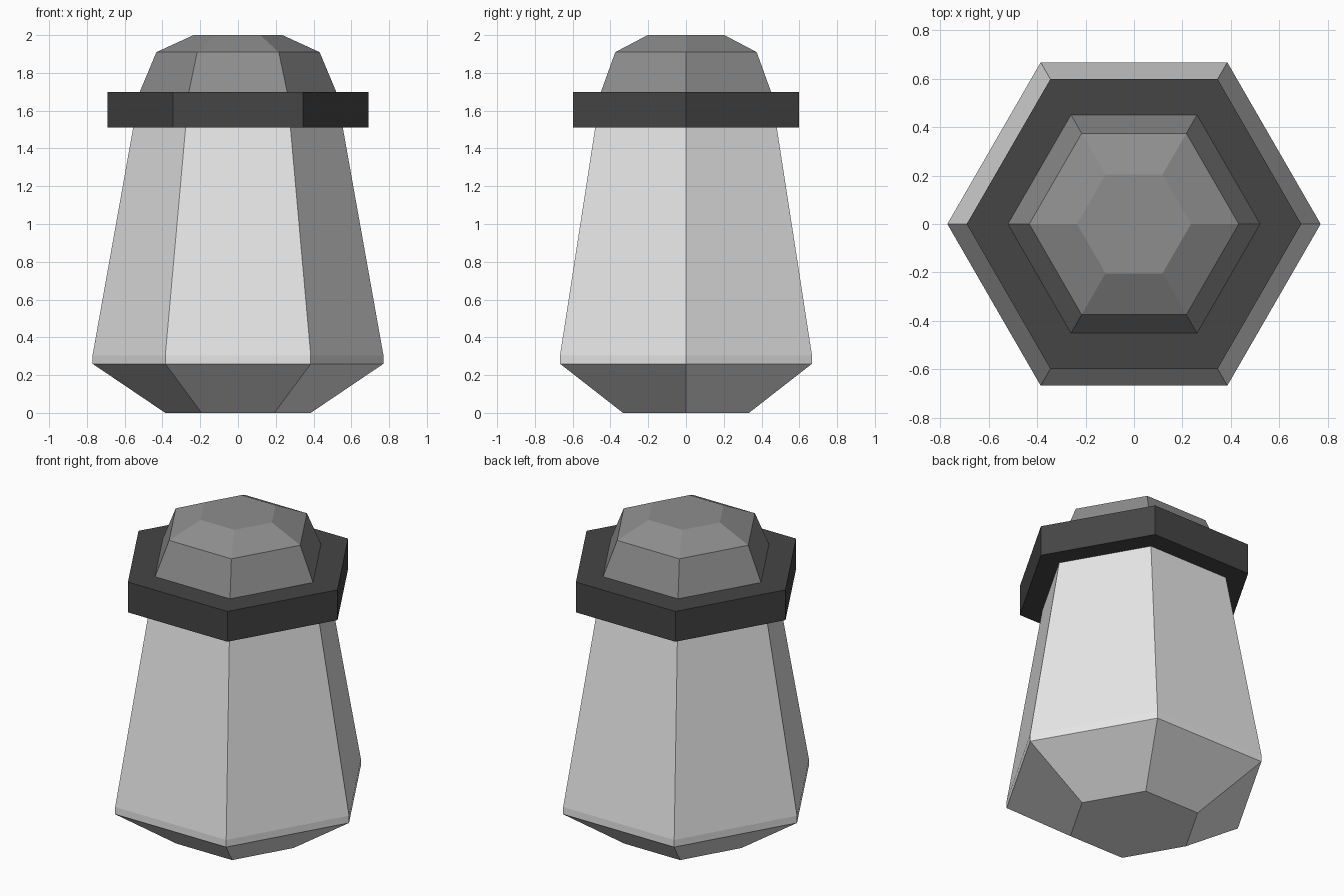
import bpy, bmesh, math

if "Cube" in bpy.data.objects:
    bpy.data.objects.remove(bpy.data.objects["Cube"])

SIDES = 6

def material(name, v):
    m = bpy.data.materials.new(name)
    m.diffuse_color = (v, v, v, 1)
    m.use_nodes = True
    m.node_tree.nodes["Principled BSDF"].inputs["Base Color"].default_value = m.diffuse_color
    return m

def hex_loft(name, profile, mat):
    """Closed six-sided solid from (radius, z) pairs, corners on the x axis."""
    bm = bmesh.new()
    rings = []
    for r, z in profile:
        rings.append([bm.verts.new((r * math.cos(i * math.tau / SIDES),
                                    r * math.sin(i * math.tau / SIDES), z))
                      for i in range(SIDES)])
    for a, b in zip(rings, rings[1:]):
        for i in range(SIDES):
            j = (i + 1) % SIDES
            bm.faces.new((a[i], a[j], b[j], b[i]))
    bm.faces.new(rings[0][::-1])
    bm.faces.new(rings[-1])
    bmesh.ops.recalc_face_normals(bm, faces=bm.faces[:])
    mesh = bpy.data.meshes.new(name)
    bm.to_mesh(mesh)
    bm.free()
    mesh.materials.append(mat)
    ob = bpy.data.objects.new(name, mesh)
    bpy.context.collection.objects.link(ob)
    return ob

# Tapered shaker body with chamfered base
hex_loft("body", [(0.385, 0), (0.77, 0.26), (0.77, 0.305), (0.555, 1.51)],
         material("light grey", 0.8))
# Wide dark collar
hex_loft("collar", [(0.69, 1.51), (0.69, 1.70)], material("dark grey", 0.06))
# Faceted cap
hex_loft("cap", [(0.52, 1.70), (0.432, 1.91), (0.235, 2.0)],
         material("mid grey", 0.27))
